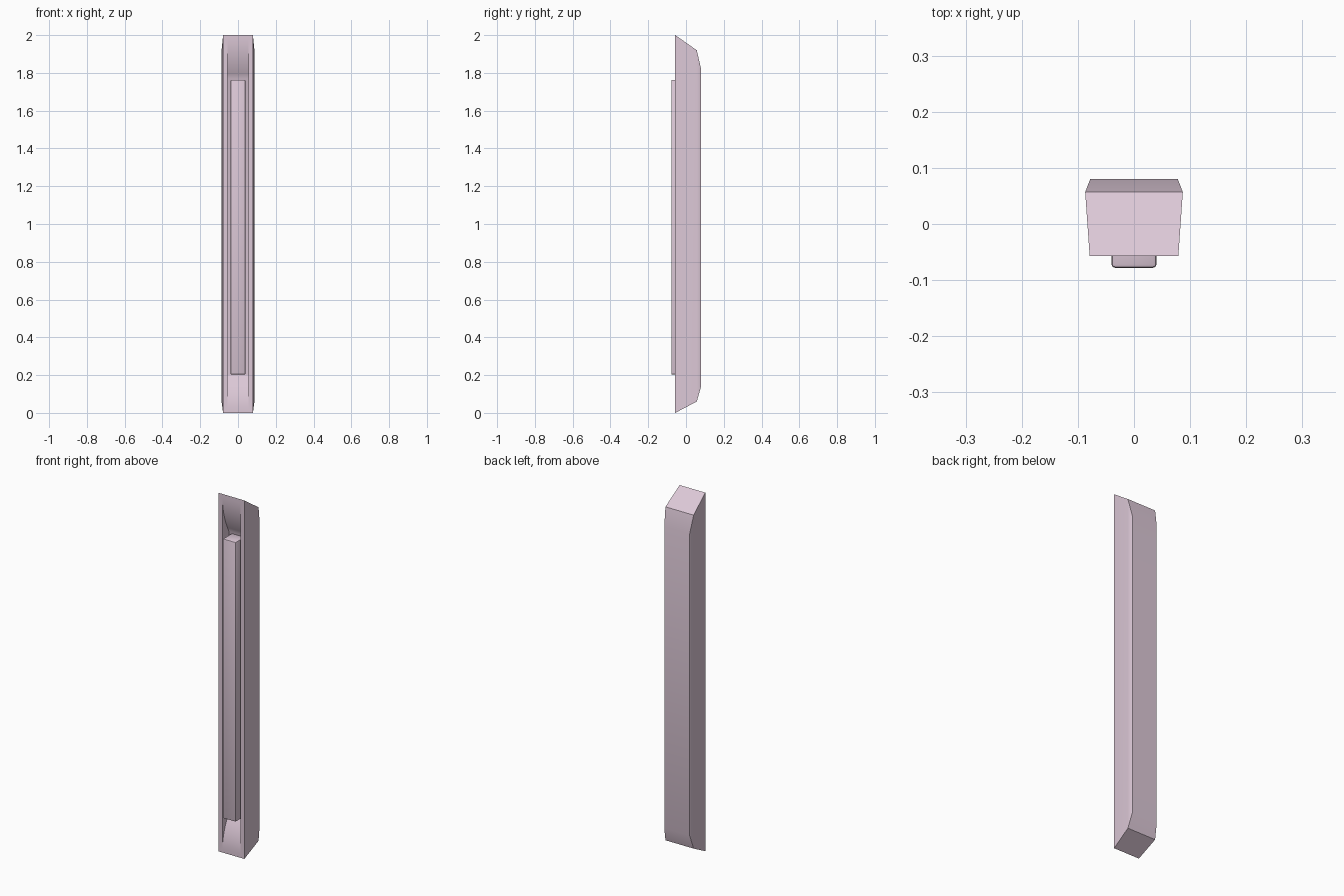
import bpy, bmesh

if "Cube" in bpy.data.objects:
    bpy.data.objects.remove(bpy.data.objects["Cube"])

mat = bpy.data.materials.new("pale_mauve")
mat.diffuse_color = (0.72, 0.58, 0.68, 1)
mat.use_nodes = True
mat.node_tree.nodes["Principled BSDF"].inputs["Base Color"].default_value = mat.diffuse_color


def make_object(name, bm):
    bmesh.ops.recalc_face_normals(bm, faces=bm.faces)
    mesh = bpy.data.meshes.new(name)
    bm.to_mesh(mesh)
    bm.free()
    obj = bpy.data.objects.new(name, mesh)
    bpy.context.collection.objects.link(obj)
    mesh.materials.append(mat)
    return obj


def loft(name, rings):
    """Skin a list of closed rings and cap both ends."""
    bm = bmesh.new()
    loops = [[bm.verts.new(p) for p in ring] for ring in rings]
    n = len(loops[0])
    for a, b in zip(loops, loops[1:]):
        for i in range(n):
            j = (i + 1) % n
            bm.faces.new((a[i], a[j], b[j], b[i]))
    bm.faces.new(loops[0])
    bm.faces.new(loops[-1])
    return make_object(name, bm)


def apply_and_smooth(obj):
    bpy.ops.object.select_all(action='DESELECT')
    bpy.context.view_layer.objects.active = obj
    obj.select_set(True)
    for m in list(obj.modifiers):
        bpy.ops.object.modifier_apply(modifier=m.name)
    bpy.ops.object.shade_smooth_by_angle(angle=0.5236)


# Housing: rectangular rings (y, half width, z low, z high) from front to back
sections = [(-0.057, 0.079, 0.0, 2.0), (0.057, 0.087, 0.06, 1.92), (0.08, 0.078, 0.14, 1.82)]
housing = loft("housing", [[(-w, y, lo), (w, y, lo), (w, y, hi), (-w, y, hi)]
                           for y, w, lo, hi in sections])

# Recess cutter: flat floor with a curved scoop at each end
FRONT, FLOOR, STEPS = -0.057, 0.0, 8


def scoop(z_rim, z_floor):
    return [(FRONT + (FLOOR - FRONT) * (i / STEPS) ** 2, z_rim + (z_floor - z_rim) * i / STEPS)
            for i in range(STEPS + 1)]


profile = ([(-0.1, 0.02)] + scoop(0.02, 0.20)
           + scoop(1.98, 1.77)[::-1] + [(-0.1, 1.98)])
cutter = loft("recess_cutter", [[(x, y, z) for y, z in profile] for x in (-0.056, 0.056)])
cutter.hide_render = True

cut = housing.modifiers.new("recess", 'BOOLEAN')
cut.operation = 'DIFFERENCE'
cut.solver = 'EXACT'
cut.object = cutter
apply_and_smooth(housing)
bpy.data.objects.remove(cutter)

# Lamp bar sitting in the recess
bar = loft("lamp_bar", [[(-0.04, y, 0.203), (0.04, y, 0.203), (0.04, y, 1.763), (-0.04, y, 1.763)]
                        for y in (-0.078, 0.004)])
bev = bar.modifiers.new("soft_edges", 'BEVEL')
bev.width = 0.006
bev.segments = 2
apply_and_smooth(bar)
